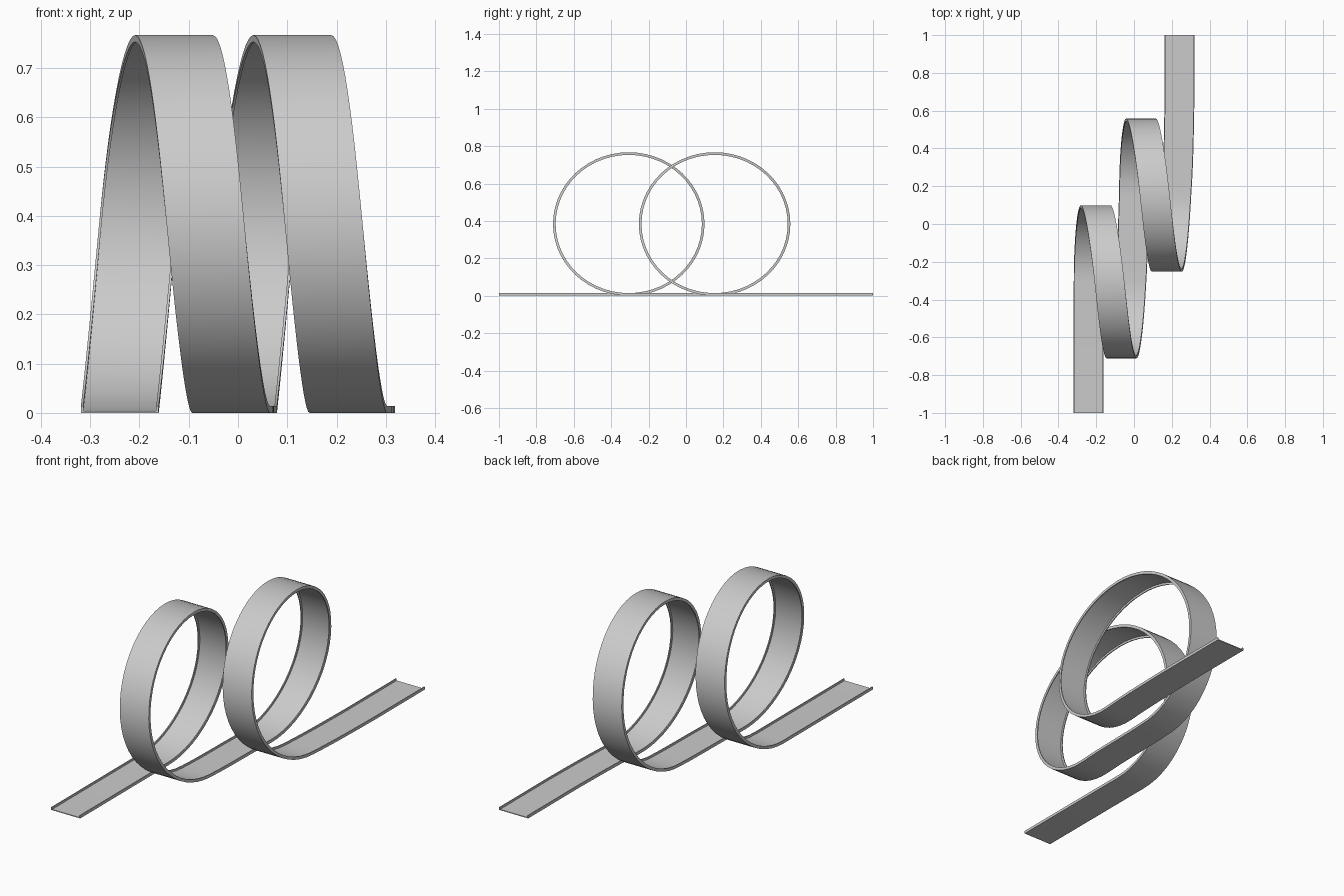
import bpy, bmesh, math
from mathutils import Vector

if "Cube" in bpy.data.objects:
    bpy.data.objects.remove(bpy.data.objects["Cube"])

W = 0.079            # half width of the strip
RY, RZ = 0.405, 0.3835   # outer radii of each loop
SEG = 14             # steps per quarter turn

# sideways drift, one key per quarter turn plus one per straight
KEYS = [-.24, -.203, -.13, -.066, -.014, 0.0, .037, .11, .174, .224, .24]


def drift(u):
    """Catmull-Rom through KEYS."""
    i = min(int(u), len(KEYS) - 2)
    t = u - i
    k = lambda n: KEYS[max(0, min(n, len(KEYS) - 1))]
    a, b, c, d = k(i - 1), k(i), k(i + 1), k(i + 2)
    if i in (0, 5):          # leave each straight without sideways slope
        a = c
    return 0.5 * (2*b + (c - a)*t + (2*a - 5*b + 4*c - d)*t*t + (3*b - a - 3*c + d)*t**3)


# path: position of the strip's underside and its inward direction
path = [(Vector((KEYS[0], -1, 0)), Vector((0, 0, 1)))]
for n, cy in enumerate((-0.306, 0.153)):
    for j in range(4 * SEG + 1):
        u = j / SEG
        a = u * math.pi / 2
        pos = Vector((drift(5*n + u), cy + RY*math.sin(a), RZ - RZ*math.cos(a)))
        inward = Vector((0, -math.sin(a)/RY, math.cos(a)/RZ)).normalized()
        path.append((pos, inward))
    for j in range(1, 8):    # straight after the loop
        t = j / 8
        path.append((Vector((drift(5*n + 4 + t), cy + 0.459*t, 0)), Vector((0, 0, 1))))
path.append((Vector((KEYS[-1], 0.612, 0)), Vector((0, 0, 1))))
path.append((Vector((KEYS[-1], 1, 0)), Vector((0, 0, 1))))

# channel cross-section: thin deck with a low lip along each edge
T, H, L = 0.004, 0.014, 0.005
profile = [(-W, 0), (W, 0), (W, H), (W-L, H), (W-L, T), (L-W, T), (L-W, H), (-W, H)]

bm = bmesh.new()
rings = [[bm.verts.new(p + Vector((x, 0, 0)) + n*h) for x, h in profile] for p, n in path]
N = len(profile)
for r, s in zip(rings, rings[1:]):
    for i in range(N):
        k = (i + 1) % N
        bm.faces.new((r[i], r[k], s[k], s[i]))
bm.faces.new(rings[0])
bm.faces.new(rings[-1][::-1])
bmesh.ops.recalc_face_normals(bm, faces=bm.faces)
mesh = bpy.data.meshes.new("double_loop_track")
bm.to_mesh(mesh)
bm.free()
track = bpy.data.objects.new("double_loop_track", mesh)
bpy.context.collection.objects.link(track)
bpy.context.view_layer.objects.active = track
track.select_set(True)
bpy.ops.object.shade_smooth_by_angle(angle=math.radians(30))
